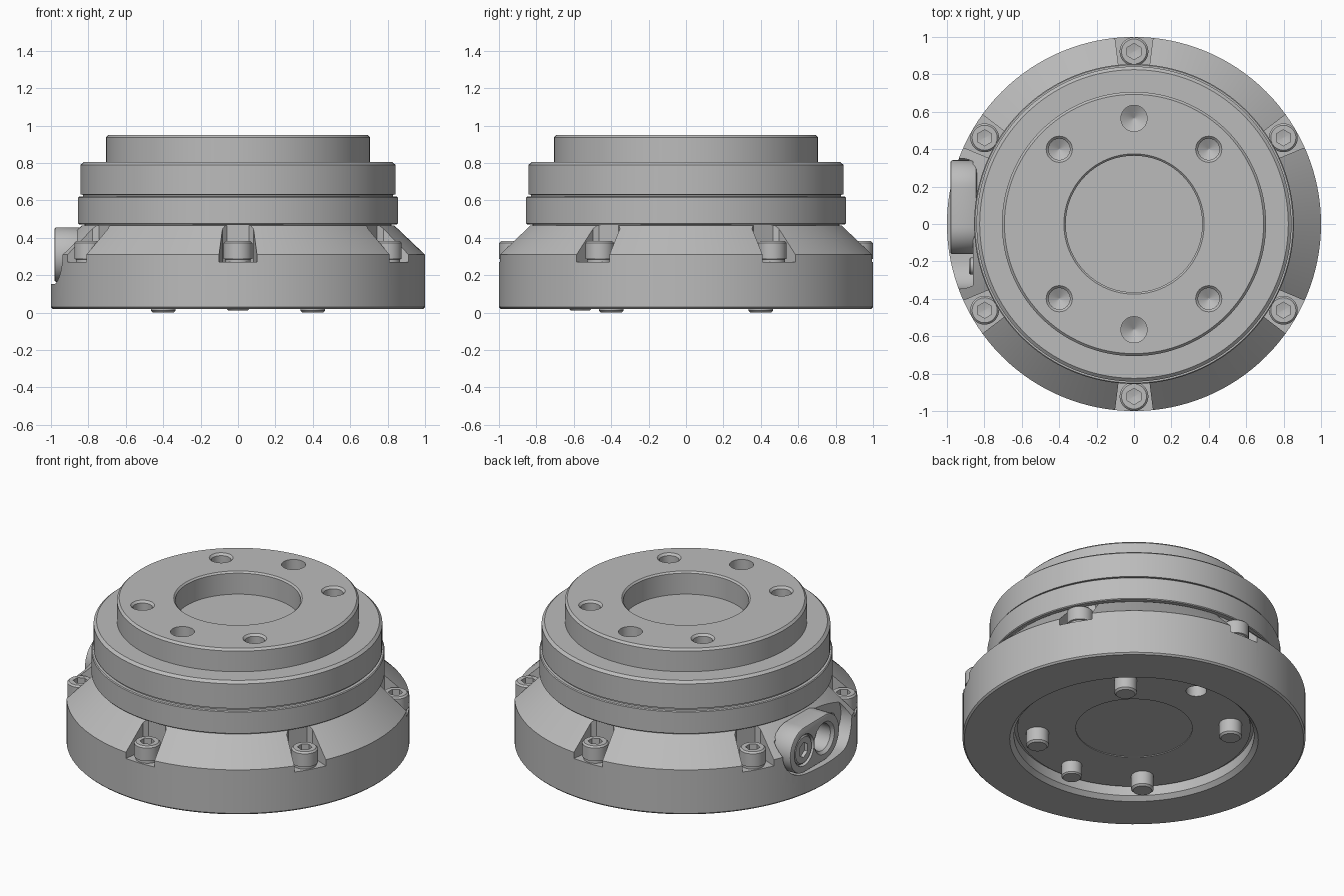
import bpy, bmesh
from math import sin, cos, pi, radians
from mathutils import Matrix, Vector

if "Cube" in bpy.data.objects:
    bpy.data.objects.remove(bpy.data.objects["Cube"])

metal = bpy.data.materials.new("grey metal")
metal.use_nodes = True
metal.diffuse_color = (0.5, 0.5, 0.5, 1)
metal.node_tree.nodes["Principled BSDF"].inputs["Base Color"].default_value = (0.5, 0.5, 0.5, 1)


def finish(name, bm, matrix):
    bmesh.ops.recalc_face_normals(bm, faces=bm.faces)
    mesh = bpy.data.meshes.new(name)
    bm.to_mesh(mesh)
    bm.free()
    mesh.transform(matrix)
    mesh.materials.append(metal)
    obj = bpy.data.objects.new(name, mesh)
    bpy.context.collection.objects.link(obj)
    return obj


def lathe(name, profile, matrix=Matrix(), seg=32):
    """Closed solid of revolution from (radius, height) points."""
    bm = bmesh.new()
    rings = [[bm.verts.new((r * cos(2 * pi * i / seg), r * sin(2 * pi * i / seg), z))
              for i in range(seg)] for r, z in profile]
    for a, b in zip(rings, rings[1:]):
        for i in range(seg):
            j = (i + 1) % seg
            bm.faces.new((a[i], a[j], b[j], b[i]))
    bm.faces.new(rings[0])
    bm.faces.new(rings[-1])
    return finish(name, bm, matrix)


def prism(name, points, vector, matrix=Matrix()):
    """Planar outline extruded along a vector."""
    bm = bmesh.new()
    face = bm.faces.new([bm.verts.new(p) for p in points])
    new = bmesh.ops.extrude_face_region(bm, geom=[face])["geom"]
    bmesh.ops.translate(bm, vec=vector, verts=[g for g in new if isinstance(g, bmesh.types.BMVert)])
    return finish(name, bm, matrix)


def apply(obj, mod):
    bpy.ops.object.select_all(action="DESELECT")
    obj.select_set(True)
    bpy.context.view_layer.objects.active = obj
    bpy.ops.object.modifier_apply(modifier=mod.name)


def cut(obj, cutter):
    mod = obj.modifiers.new("cut", "BOOLEAN")
    mod.operation, mod.solver, mod.object = "DIFFERENCE", "EXACT", cutter
    apply(obj, mod)
    bpy.data.objects.remove(cutter)


def stadium(x, y0, y1, z, r, n=20):
    """Rounded slot outline in the plane of constant x."""
    return [Vector((x, yc + r * sin(s + pi * i / n), z - r * cos(s + pi * i / n)))
            for yc, s in ((y1, 0), (y0, pi)) for i in range(n + 1)]


def at(x, y, z=0):
    return Matrix.Translation((x, y, z))


SIDE = Matrix.Rotation(-pi / 2, 4, "Y")  # local +z points to -x
RADIAL = [Matrix.Rotation(radians(30 + 60 * k), 4, "Z") for k in range(6)]
BOLTS = [(0.565 * cos(radians(a)), 0.565 * sin(radians(a))) for a in (45, 90, 135, 225, 270, 315)]

# Flared base with a recessed underside
base = lathe("base", [(0.34, 0.1), (0.34, 0.095), (0.68, 0.095), (0.68, 0.11), (0.7, 0.11),
                      (0.7, 0.045), (0.725, 0.02), (0.99, 0.02), (1, 0.03), (1, 0.31),
                      (0.837, 0.465), (0.82, 0.465), (0.82, 0.48)], seg=128)
# Tapered screw slots around the rim
for m in RADIAL:
    cut(base, prism("slot_cutter", [(0.825, -0.06, 0.27), (0.85, -0.083, 0.27), (1.1, -0.115, 0.27),
                                    (1.1, 0.115, 0.27), (0.85, 0.083, 0.27), (0.825, 0.06, 0.27)],
                    (0, 0, 0.3), m))
# Side pocket for the connector
cut(base, prism("pocket_cutter", stadium(-0.86, -0.19, 0.195, 0.31, 0.157), (-0.3, 0, 0)))
# Open dowel hole in the underside
cut(base, lathe("dowel_cutter", [(0.06, 0), (0.06, 0.2)], at(0, 0.565)))

# Stacked rings of the upper body
neck_ring = lathe("neck_ring", [(0.8, 0.472), (0.85, 0.472), (0.855, 0.477), (0.855, 0.615),
                                (0.85, 0.62), (0.8, 0.62)], seg=128)
upper_ring = lathe("upper_ring", [(0.8, 0.61), (0.83, 0.61), (0.83, 0.63), (0.842, 0.632),
                                  (0.842, 0.79), (0.825, 0.805), (0.6, 0.805)], seg=128)
top_flange = lathe("top_flange", [(0.69, 0.75), (0.706, 0.75), (0.706, 0.937), (0.693, 0.95),
                                  (0.6, 0.95)], seg=128)

# Central bore and bolt holes
cut(top_flange, lathe("bore_cutter", [(0.365, 0.795), (0.365, 0.94), (0.385, 0.96)], seg=96))
for x, y in BOLTS:
    if abs(x) > 0.1:
        profile = [(0.003, 0.81), (0.057, 0.84), (0.057, 0.937), (0.08, 0.96)]
    else:
        profile = [(0.003, 0.83), (0.07, 0.87), (0.07, 0.96)]
    cut(top_flange, lathe("hole_cutter", profile, at(x, y)))

# Cap screws with hex sockets, one per slot
screws = []
for k, m in enumerate(RADIAL):
    place = m @ at(0.922, 0)
    screw = lathe(f"cap_screw_{k + 1}", [(0.068, 0.262), (0.068, 0.285), (0.077, 0.288),
                                         (0.077, 0.372), (0.067, 0.382)], place)
    cut(screw, lathe("hex_cutter", [(0.003, 0.325), (0.043, 0.335), (0.043, 0.4)], place, 6))
    screws.append(screw)

# Pins below: four long bolts and one shorter dowel
pins = []
for k, (x, y) in enumerate(BOLTS):
    if abs(x) > 0.1:
        pins.append(lathe(f"bottom_pin_{k + 1}", [(0.055, 0), (0.066, 0.011), (0.066, 0.12)], at(x, y)))
    elif y < 0:
        pins.append(lathe("dowel_pin", [(0.052, 0.012), (0.06, 0.02), (0.06, 0.12)], at(x, y)))

# Rounded connector block with a port and a plug
connector = prism("connector_block", stadium(-0.84, -0.015, 0.195, 0.31, 0.146), (-0.142, 0, 0))
bevel = connector.modifiers.new("bevel", "BEVEL")
bevel.width, bevel.segments, bevel.limit_method = 0.012, 2, "ANGLE"
bevel.angle_limit = radians(40)
apply(connector, bevel)
cut(connector, lathe("port_cutter", [(0.085, 0.87), (0.085, 0.965), (0.11, 0.99)],
                     at(0, -0.005, 0.31) @ SIDE))
cut(connector, lathe("plug_seat_cutter", [(0.1, 0.955), (0.1, 1.0)], at(0, 0.2, 0.31) @ SIDE))
plug = lathe("connector_plug", [(0.09, 0.94), (0.09, 0.97), (0.082, 0.977)], at(0, 0.2, 0.31) @ SIDE)
cut(plug, lathe("hex_cutter", [(0.048, 0.945), (0.048, 1.0)], at(0, 0.2, 0.31) @ SIDE, 6))
stud = lathe("pocket_stud", [(0.045, 0.84), (0.045, 0.875), (0.037, 0.883)], at(0, -0.225, 0.31) @ SIDE)

# Smooth curved walls, keep machined edges sharp
bpy.ops.object.select_all(action="DESELECT")
for obj in [base, neck_ring, upper_ring, top_flange, connector, plug, stud] + screws + pins:
    obj.select_set(True)
    bpy.context.view_layer.objects.active = obj
bpy.ops.object.shade_smooth_by_angle(angle=radians(25))
